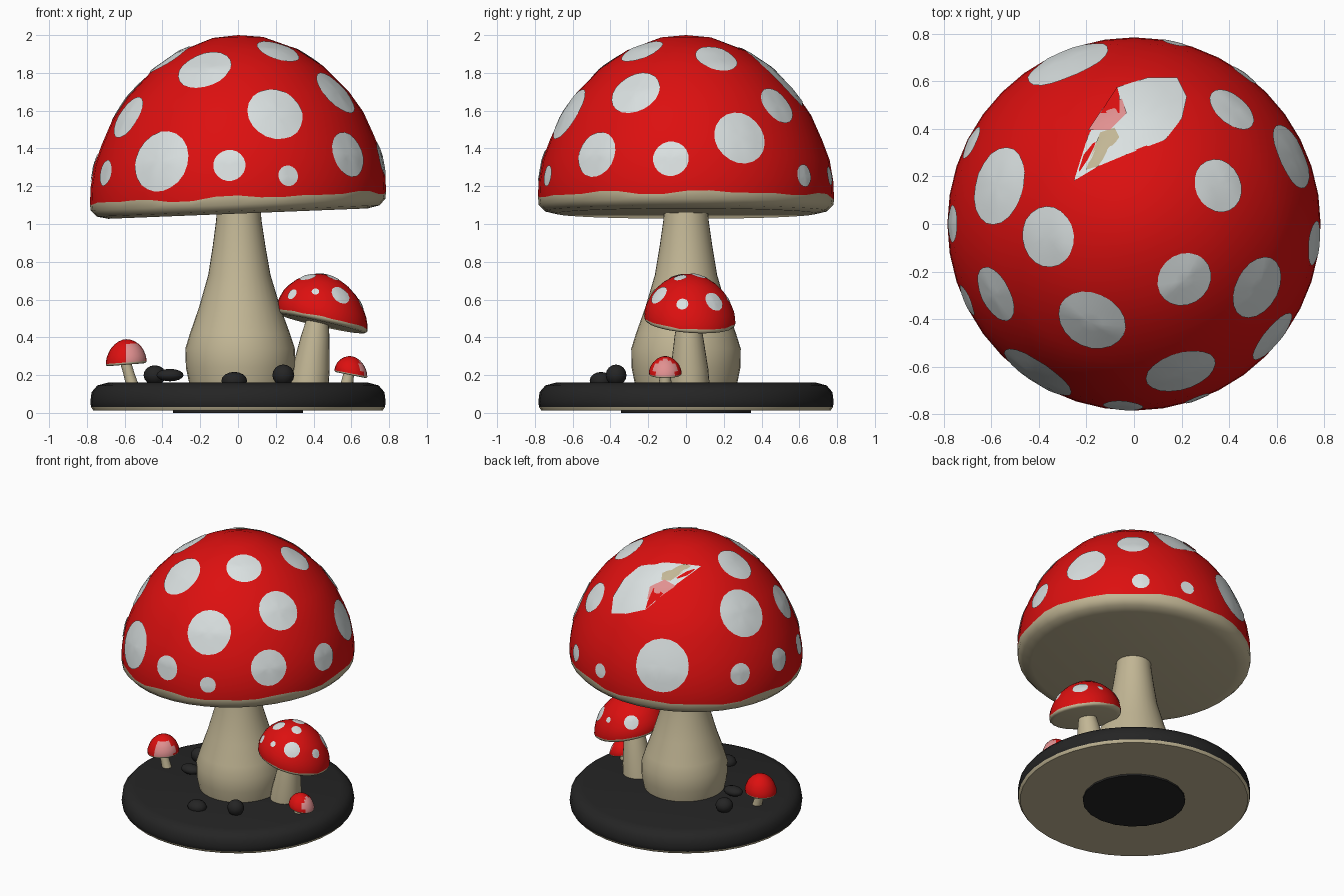
import bpy, bmesh, math
from mathutils import Vector, Matrix
from mathutils.bvhtree import BVHTree

if "Cube" in bpy.data.objects:
    bpy.data.objects.remove(bpy.data.objects["Cube"])


def material(name, rgb):
    m = bpy.data.materials.new(name)
    m.use_nodes = True
    m.diffuse_color = (*rgb, 1)
    m.node_tree.nodes["Principled BSDF"].inputs["Base Color"].default_value = (*rgb, 1)
    return m


RED = material("cap red", (0.72, 0.005, 0.005))
WHITE = material("spot white", (0.70, 0.75, 0.75))
BEIGE = material("stem beige", (0.54, 0.47, 0.30))
BLACK = material("soil black", (0.018, 0.018, 0.018))
PINK = material("pale pink", (0.75, 0.28, 0.28))


def finish(name, bm, mats, angle=50):
    mesh = bpy.data.meshes.new(name)
    bm.to_mesh(mesh)
    bm.free()
    for m in mats:
        mesh.materials.append(m)
    ob = bpy.data.objects.new(name, mesh)
    bpy.context.collection.objects.link(ob)
    bpy.ops.object.select_all(action="DESELECT")
    ob.select_set(True)
    bpy.context.view_layer.objects.active = ob
    bpy.ops.object.shade_smooth_by_angle(angle=math.radians(angle))
    return ob


def lathe(profile, seg, band=None, wave=0.0, lean=(0, 0)):
    """Spin (radius, height) points; faces below ring 'band' get material 1."""
    bm = bmesh.new()
    rings = []
    for i, (r, z) in enumerate(profile):
        ring = []
        for k in range(seg if r else 1):
            a = math.tau * k / seg
            dz = 0.6 * wave * (math.sin(7 * a) + math.sin(11 * a + 1)) if i == band else 0
            ring.append(bm.verts.new((r * math.cos(a) + lean[0] * z,
                                      r * math.sin(a) + lean[1] * z, z + dz)))
        rings.append(ring)
    for i, (lo, hi) in enumerate(zip(rings, rings[1:])):
        for k in range(seg):
            corners = []
            for v in (lo[k % len(lo)], lo[(k + 1) % len(lo)],
                      hi[(k + 1) % len(hi)], hi[k % len(hi)]):
                if v not in corners:
                    corners.append(v)
            face = bm.faces.new(corners)
            face.material_index = int(band is not None and i < band)
    bmesh.ops.recalc_face_normals(bm, faces=bm.faces)
    return bm


CAP = [(0, 0), (0.88, 0), (0.96, 0.015), (1, 0.05), (1.005, 0.09), (1, 0.18),
       (0.975, 0.3), (0.925, 0.41), (0.85, 0.55), (0.75, 0.67), (0.58, 0.815),
       (0.4, 0.915), (0.17, 0.987), (0, 1)]


def cap(name, centre, radius, height, tilt, seg=32, wave=0.0, pink=None):
    """Domed cap with a beige underside; returns a tree for laying spots on it."""
    bm = lathe([(r * radius, z * height) for r, z in CAP], seg, 4, wave)
    if pink:
        way = Vector(pink)
        for f in bm.faces:
            if f.material_index == 0 and f.normal.dot(way) > 0.72:
                f.material_index = 2
    # tilt is the rise of the rim toward +x and +y, fading to nothing at the top
    for v in bm.verts:
        v.co.z += (tilt[0] * v.co.x + tilt[1] * v.co.y) * (1 - 0.5 * v.co.z / height)
    bmesh.ops.transform(bm, matrix=Matrix.Translation(centre), verts=bm.verts)
    tree = BVHTree.FromBMesh(bm)
    finish(name, bm, [RED, BEIGE, PINK])
    return tree


def patch(bm, tree, outline, lift):
    """Thin plate following the cap inside a closed outline."""
    mid = sum(outline, Vector()) / len(outline)

    def drop(p):
        at, n, _, _ = tree.find_nearest(p)
        return bm.verts.new(at + n * lift)

    centre = drop(mid)
    rings = [[drop(mid.lerp(p, t)) for p in outline] for t in (0.34, 0.67, 1)]
    n = len(outline)
    for k in range(n):
        j = (k + 1) % n
        bm.faces.new((centre, rings[0][k], rings[0][j]))
        for a, b in zip(rings, rings[1:]):
            bm.faces.new((a[k], b[k], b[j], a[j]))


def spots(name, tree, table, lift, seg=20):
    bm = bmesh.new()
    for x, y, z, r in table:
        at, n, _, _ = tree.find_nearest(Vector((x, y, z)))
        u = n.orthogonal().normalized()
        v = n.cross(u)
        patch(bm, tree, [at + r * (u * math.cos(math.tau * k / seg) + v * math.sin(math.tau * k / seg))
                         for k in range(seg)], lift)
    finish(name, bm, [WHITE])


def shape(name, tree, points, mat, lift):
    """Plate whose outline is drawn from above."""
    bm = bmesh.new()
    outline = [tree.ray_cast(Vector((x, y, 3)), Vector((0, 0, -1)))[0] for x, y in points]
    patch(bm, tree, outline, lift)
    finish(name, bm, [mat])


def stem(name, profile, foot, lean=(0, 0), seg=24):
    bm = lathe(profile, seg, lean=lean)
    bmesh.ops.transform(bm, matrix=Matrix.Translation(foot), verts=bm.verts)
    finish(name, bm, [BEIGE])


# Round base: black soil, beige underside and a dark disc below
finish("soil_base", lathe([(0, 0.012), (0.765, 0.012), (0.778, 0.03), (0.782, 0.06), (0.775, 0.11),
                           (0.745, 0.145), (0.69, 0.16), (0, 0.163)], 40, 2), [BLACK, BEIGE])
finish("base_foot", lathe([(0, 0), (0.345, 0), (0.345, 0.014), (0, 0.014)], 20), [BLACK])

# Big mushroom
stem("main_stem", [(0.27, 0), (0.288, 0.09), (0.29, 0.19), (0.265, 0.27), (0.215, 0.41),
                   (0.165, 0.58), (0.14, 0.73), (0.12, 0.87), (0.115, 0.95)],
     (0.013, 0, 0.15), (-0.01, 0), 32)
main = cap("main_cap", (0, 0, 1.055), 0.78, 0.945, (0.04, 0), 40, 0.012)
spots("main_spots", main, [
    (-0.41, -0.63, 1.33, 0.17), (-0.045, -0.76, 1.31, 0.085), (0.265, -0.73, 1.255, 0.055),
    (0.20, -0.62, 1.58, 0.155), (0.58, -0.47, 1.365, 0.125), (0.51, -0.26, 1.69, 0.14),
    (-0.18, -0.41, 1.82, 0.15), (0.21, -0.23, 1.915, 0.12), (-0.59, -0.30, 1.57, 0.125),
    (-0.70, -0.32, 1.27, 0.07), (0.75, -0.08, 1.345, 0.095), (0.65, 0.28, 1.45, 0.145),
    (0.41, 0.48, 1.625, 0.11), (0.35, 0.16, 1.87, 0.115), (0.46, 0.62, 1.255, 0.06),
    (0.17, 0.76, 1.255, 0.05), (-0.28, 0.68, 1.38, 0.185), (-0.58, 0.165, 1.66, 0.17),
    (-0.365, -0.055, 1.88, 0.13), (-0.69, 0.345, 1.3, 0.075), (-0.77, 0, 1.3, 0.08)], 0.006)

# Torn patch near the crown with its coloured flecks
shape("torn_patch", main, [(-0.25, 0.18), (-0.15, 0.24), (-0.03, 0.29), (0.13, 0.35), (0.2, 0.44),
                           (0.22, 0.53), (0.18, 0.61), (0.06, 0.61), (-0.07, 0.57), (-0.19, 0.37)],
      WHITE, 0.007)
shape("beige_fleck", main, [(-0.2, 0.225), (-0.15, 0.24), (-0.06, 0.36), (-0.08, 0.4), (-0.14, 0.38)],
      BEIGE, 0.0095)
shape("pink_fleck", main, [(-0.19, 0.39), (-0.1, 0.39), (-0.03, 0.46), (-0.05, 0.52), (-0.13, 0.48)],
      PINK, 0.0095)
shape("red_fleck", main, [(-0.14, 0.46), (-0.06, 0.46), (-0.06, 0.53), (-0.07, 0.57)], RED, 0.0098)

# Medium mushroom
stem("medium_stem", [(0.105, 0), (0.1, 0.08), (0.075, 0.26), (0.055, 0.36)],
     (0.375, 0.02, 0.15), (0.13, -0.02))
medium = cap("medium_cap", (0.445, 0.02, 0.47), 0.24, 0.265, (-0.22, -0.07), 28, 0.003)
spots("medium_spots", medium, [
    (0.285, -0.13, 0.63, 0.03), (0.41, -0.19, 0.655, 0.02), (0.54, -0.14, 0.62, 0.055),
    (0.37, -0.05, 0.72, 0.045), (0.5, -0.03, 0.71, 0.035), (0.66, -0.02, 0.58, 0.032),
    (0.6, 0.15, 0.59, 0.055), (0.45, 0.07, 0.735, 0.045), (0.31, 0.2, 0.62, 0.05),
    (0.48, 0.22, 0.6, 0.02)], 0.004, 14)

# Two tiny mushrooms
stem("right_tiny_stem", [(0.034, 0), (0.03, 0.06), (0.03, 0.13)], (-0.56, -0.03, 0.15), (-0.3, 0), 16)
cap("right_tiny_cap", (-0.592, -0.03, 0.255), 0.107, 0.135, (0.08, 0), 20, pink=(0.6, -0.75, 0.2))
stem("left_tiny_stem", [(0.034, 0), (0.03, 0.04), (0.028, 0.08)], (0.575, -0.11, 0.15), (0.2, 0), 16)
cap("left_tiny_cap", (0.598, -0.11, 0.2), 0.086, 0.1, (-0.2, 0), 20, pink=(0.95, 0, 0.3))

# Pebbles: centre and radii
for i, (at, size) in enumerate([((-0.02, -0.45, 0.17), (0.068, 0.06, 0.047)),
                                ((0.24, -0.37, 0.2), (0.058, 0.055, 0.056)),
                                ((-0.44, 0.18, 0.2), (0.06, 0.06, 0.052)),
                                ((-0.36, -0.04, 0.2), (0.072, 0.05, 0.033))]):
    bm = bmesh.new()
    bmesh.ops.create_uvsphere(bm, u_segments=12, v_segments=8, radius=1,
                              matrix=Matrix.Translation(at) @ Matrix.Diagonal((*size, 1)))
    finish(f"pebble_{i + 1}", bm, [BLACK], 60)
